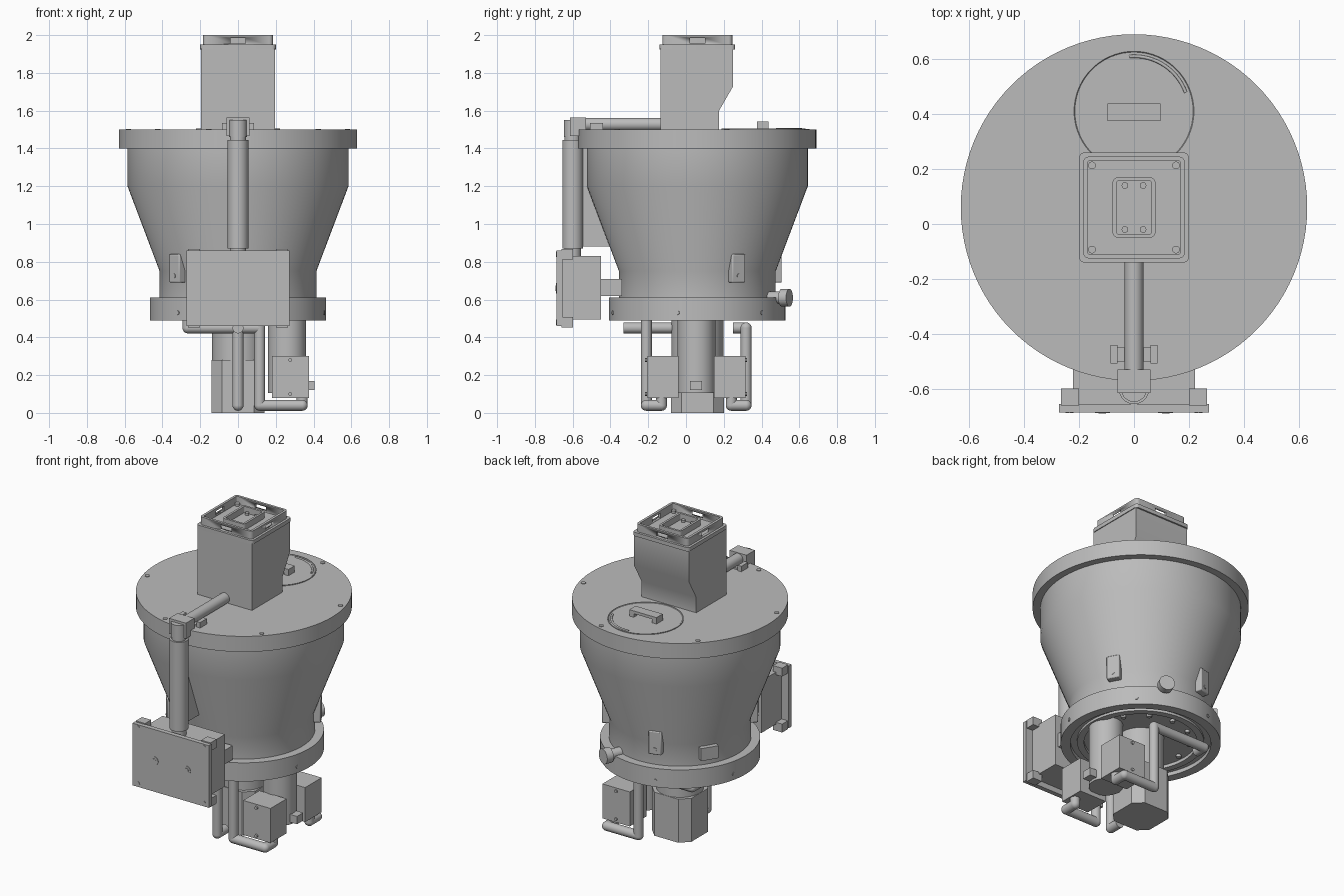
import bpy, bmesh, math
from mathutils import Vector, Matrix

if "Cube" in bpy.data.objects:
    bpy.data.objects.remove(bpy.data.objects["Cube"])

CY = 0.06  # y of the hopper axis
grey = bpy.data.materials.new("machine_grey")
grey.diffuse_color = (0.5, 0.5, 0.5, 1)
grey.use_nodes = True
grey.node_tree.nodes["Principled BSDF"].inputs["Base Color"].default_value = grey.diffuse_color


def finish(name, bm, bevel=0):
    bmesh.ops.recalc_face_normals(bm, faces=bm.faces)
    me = bpy.data.meshes.new(name)
    bm.to_mesh(me)
    bm.free()
    ob = bpy.data.objects.new(name, me)
    bpy.context.collection.objects.link(ob)
    me.materials.append(grey)
    if bevel:
        m = ob.modifiers.new("bevel", 'BEVEL')
        m.width, m.segments = bevel, 2
    bpy.ops.object.select_all(action='DESELECT')
    bpy.context.view_layer.objects.active = ob
    ob.select_set(True)
    bpy.ops.object.shade_smooth_by_angle(angle=math.radians(30))
    return ob


def box(name, x, y, z, bevel=0, matrix=None):
    bm = bmesh.new()
    bmesh.ops.create_cube(bm, size=1)
    for v in bm.verts:
        v.co = [r[0] + (c + 0.5) * (r[1] - r[0]) for r, c in zip((x, y, z), v.co)]
    if matrix:
        bm.transform(matrix)
    return finish(name, bm, bevel)


def rod(name, a, b, r, seg=32):
    a, b = Vector(a), Vector(b)
    bm = bmesh.new()
    bmesh.ops.create_cone(bm, cap_ends=True, segments=seg, radius1=r, radius2=r, depth=(b - a).length)
    bm.transform(Matrix.Translation((a + b) / 2) @ (b - a).to_track_quat('Z', 'Y').to_matrix().to_4x4())
    return finish(name, bm)


def lathe(name, profile, centre=(0, CY), seg=96):
    bm = bmesh.new()
    vs = [bm.verts.new((r, 0, z)) for r, z in profile]
    es = [bm.edges.new(p) for p in zip(vs, vs[1:])]
    bmesh.ops.spin(bm, geom=vs + es, axis=(0, 0, 1), cent=(0, 0, 0), angle=math.tau, steps=seg)
    bmesh.ops.remove_doubles(bm, verts=bm.verts, dist=1e-5)
    bm.transform(Matrix.Translation((centre[0], centre[1], 0)))
    return finish(name, bm)


def prism(name, points, offset, bevel=0):
    bm = bmesh.new()
    f = bm.faces.new([bm.verts.new(p) for p in points])
    g = bmesh.ops.extrude_face_region(bm, geom=[f])
    bmesh.ops.translate(bm, vec=offset, verts=[v for v in g['geom'] if isinstance(v, bmesh.types.BMVert)])
    return finish(name, bm, bevel)


def rounded(hx, hy, r, z):
    pts = []
    for k, (sx, sy) in enumerate(((1, 1), (-1, 1), (-1, -1), (1, -1))):
        for i in range(6):
            a = math.radians(90 * k + 18 * i)
            pts.append((sx * (hx - r) + r * math.cos(a), CY + sy * (hy - r) + r * math.sin(a), z))
    return pts


def frame(name, hx, hy, wall, z0, z1, r):
    bm = bmesh.new()
    loops = [[bm.verts.new(p) for p in rounded(hx - w, hy - w, max(r - w, 0.006), z)]
             for w, z in ((0, z0), (0, z1), (wall, z1), (wall, z0))]
    for A, B in zip(loops, loops[1:] + loops[:1]):
        for i in range(len(A)):
            j = (i + 1) % len(A)
            bm.faces.new((A[i], A[j], B[j], B[i]))
    return finish(name, bm)


def tube(name, pts, r):
    cu = bpy.data.curves.new(name, 'CURVE')
    cu.dimensions = '3D'
    cu.bevel_depth, cu.bevel_resolution, cu.use_fill_caps = r, 5, True
    sp = cu.splines.new('POLY')
    sp.points.add(len(pts) - 1)
    for p, c in zip(sp.points, pts):
        p.co = (*c, 1)
    ob = bpy.data.objects.new(name, cu)
    bpy.context.collection.objects.link(ob)
    cu.materials.append(grey)


def pipe(name, pts, r):
    # straight lengths with round elbows
    for i, (a, b) in enumerate(zip(pts, pts[1:])):
        rod(f"{name}_length_{i}", a, b, r, 24)
    for i, p in enumerate(pts[1:-1]):
        bm = bmesh.new()
        bmesh.ops.create_uvsphere(bm, u_segments=24, v_segments=12, radius=r)
        bm.transform(Matrix.Translation(p))
        finish(f"{name}_elbow_{i}", bm)


def polar(r, deg, z):
    a = math.radians(deg)
    return (r * math.cos(a), CY + r * math.sin(a), z)


# Hopper, neck ring, recessed base ring
lathe("hopper", [(0, 1.41), (0.585, 1.41), (0.585, 1.2), (0.415, 0.75), (0.415, 0.6), (0, 0.6)])
lathe("base_ring", [(0, 0.61), (0.467, 0.61), (0.467, 0.49), (0.41, 0.49), (0.41, 0.515), (0.37, 0.515),
                    (0.37, 0.5), (0.33, 0.5), (0.33, 0.52), (0, 0.52)])
for k in range(12):
    rod("base_bolt", polar(0.29, 30 * k, 0.525), polar(0.29, 30 * k, 0.505), 0.015, 16)
for k in range(6):
    rod("ring_pin", polar(0.46, 47 + 60 * k, 0.53), polar(0.471, 47 + 60 * k, 0.53), 0.011, 12)

# Lid with bolts and hatch
lathe("lid", [(0, 1.5), (0.63, 1.5), (0.63, 1.4), (0, 1.4)])
for k in range(6):
    rod("lid_bolt", polar(0.6, 15 + 60 * k, 1.49), polar(0.6, 15 + 60 * k, 1.504), 0.014, 16)
lathe("hatch", [(0, 1.502), (0.215, 1.502), (0.218, 1.505), (0.222, 1.505), (0.222, 1.49)], (0, 0.41))
tube("hatch_latch_arc", [(0.2 * math.cos(math.radians(a)), 0.41 + 0.2 * math.sin(math.radians(a)), 1.502)
                         for a in range(20, 96, 5)], 0.006)
box("hatch_handle_grip", (-0.097, 0.097), (0.375, 0.438), (1.525, 1.543))
for s in (-1, 1):
    box("hatch_handle_leg", sorted((s * 0.097, s * 0.065)), (0.375, 0.438), (1.5, 1.53))

# Feed tower with sloped back, flange and open tray
prism("feed_tower", [(-0.195, y, z) for y, z in
                     ((-0.135, 1.5), (0.175, 1.5), (0.175, 1.6), (0.25, 1.73), (0.25, 1.93), (-0.135, 1.93))],
      (0.39, 0, 0))
prism("tower_flange", rounded(0.2, 0.2, 0.02, 1.925), (0, 0, 0.025))
tray = frame("tower_tray", 0.185, 0.185, 0.016, 1.945, 2.0, 0.02)
inner = frame("tray_socket", 0.078, 0.11, 0.014, 1.945, 1.99, 0.02)
slots = [box("slot_cutter", (-0.04, 0.04), (-0.3, 0.42), (1.955, 1.985)),
         box("slot_cutter", (-0.4, 0.4), (0.02, 0.1), (1.955, 1.985))]
for c in slots:
    c.hide_render = True
    c.hide_set(True)
    m = tray.modifiers.new("slot", 'BOOLEAN')
    m.operation, m.object, m.solver = 'DIFFERENCE', c, 'EXACT'
for sx in (-1, 1):
    for sy in (-1, 1):
        x, y = sx * 0.153, CY + sy * 0.153
        rod("tray_screw", (x, y, 1.94), (x, y, 1.965), 0.014, 16)
        x, y = sx * 0.033, CY + sy * 0.08
        rod("socket_screw", (x, y, 1.94), (x, y, 1.965), 0.012, 16)

# Suction pipe with elbow block, clips and gusset
rod("riser_pipe", (0, -0.6, 0.87), (0, -0.6, 1.445), 0.055)
rod("riser_core", (0, -0.6, 0.8), (0, -0.6, 1.48), 0.043)
box("elbow_block", (-0.06, 0.06), (-0.615, -0.53), (1.465, 1.565))
rod("elbow_nose", (0, -0.6, 1.46), (0, -0.6, 1.55), 0.047)
rod("cross_pipe", (0, -0.56, 1.528), (0, -0.13, 1.528), 0.034)
for s in (-1, 1):
    box("pipe_clip", sorted((s * 0.06, s * 0.086)), (-0.508, -0.44), (1.495, 1.535))
box("clip_bridge", (-0.08, 0.08), (-0.5, -0.45), (1.497, 1.51))
prism("gusset", [(-0.006, y, z) for y, z in ((-0.55, 0.88), (-0.38, 0.88), (-0.5, 1.2), (-0.5, 1.4), (-0.55, 1.4))],
      (0.012, 0, 0))

# Control box
box("control_panel", (-0.272, 0.272), (-0.685, -0.655), (0.46, 0.86))
box("control_body", (-0.222, 0.222), (-0.66, -0.45), (0.495, 0.83))
box("control_mount", (-0.2, 0.2), (-0.46, -0.34), (0.62, 0.71))
for sx in (-1, 1):
    for z in (0.48, 0.84):
        box("corner_pad", sorted((sx * 0.2, sx * 0.266)), (-0.66, -0.598), (z - 0.027, z + 0.027))
        rod("panel_screw", (sx * 0.235, -0.67, z), (sx * 0.235, -0.688, z), 0.015, 16)
    rod("panel_boss", (sx * 0.115, -0.67, 0.66), (sx * 0.115, -0.688, 0.66), 0.027)
    rod("panel_boss_pin", (sx * 0.115, -0.67, 0.66), (sx * 0.115, -0.69, 0.66), 0.014)

# Clamp tabs, latch and side port
for a in (29, 106, 222):
    M = Matrix.Translation((0, CY, 0)) @ Matrix.Rotation(math.radians(a), 4, 'Z')
    box("clamp_tab", (0.4, 0.455), (-0.04, 0.04), (0.69, 0.84), 0.006, M)
    rod("tab_hole", polar(0.44, a, 0.725), polar(0.458, a, 0.725), 0.012, 16)
M = Matrix.Translation((0, CY, 0)) @ Matrix.Rotation(math.radians(148), 4, 'Z')
box("latch", (0.4, 0.445), (-0.055, 0.055), (0.65, 0.73), 0, M)
rod("side_port", polar(0.4, 67, 0.61), polar(0.53, 67, 0.61), 0.032)
rod("side_port_collar", polar(0.485, 67, 0.61), polar(0.53, 67, 0.61), 0.047)

# Drive motor with chamfered corners
h, c = 0.14, 0.055
prism("drive_motor", [(sx * x, CY + sy * y, 0) for sx, sy, x, y in
                      ((1, 1, h, h - c), (1, 1, h - c, h), (-1, 1, h - c, h), (-1, 1, h, h - c),
                       (-1, -1, h, h - c), (-1, -1, h - c, h), (1, -1, h - c, h), (1, -1, h, h - c))], (0, 0, 0.28))
rod("motor_neck", (0, CY, 0.27), (0, CY, 0.53), 0.138, 48)

# Side motor with two pump boxes
rod("side_motor", (0.26, 0.055, 0.105), (0.26, 0.055, 0.53), 0.1, 48)
box("motor_plug", (0.3, 0.405), (0.022, 0.085), (0.12, 0.17))
for y0, y1, ye in ((-0.205, -0.04, -0.21), (0.147, 0.315, 0.318)):
    box("pump_box", (0.18, 0.375), (y0, y1), (0.078, 0.3))
    for z in (0.1, 0.28):
        rod("pump_screw", (0.277, ye - 0.006, z), (0.277, ye + 0.004, z), 0.01, 12)

# Pipework below the base
R = 0.029
pipe("front_pipe", [(0.115, -0.21, 0.5), (0.115, -0.21, 0.04), (0.34, -0.21, 0.04), (0.34, -0.13, 0.04),
                    (0.34, -0.13, 0.09)], R)
pipe("back_pipe", [(-0.265, 0.25, 0.45), (-0.265, 0.318, 0.45), (0.115, 0.318, 0.45), (0.115, 0.318, 0.04),
                   (0.34, 0.318, 0.04), (0.34, 0.24, 0.04), (0.34, 0.24, 0.09)], R)
pipe("centre_pipe", [(0, -0.13, 0.04), (0, -0.21, 0.04), (0, -0.21, 0.45)], R)
pipe("centre_pipe_top", [(0, -0.33, 0.45), (0, -0.06, 0.45)], R)
pipe("front_cross_pipe", [(-0.265, -0.21, 0.52), (-0.265, -0.21, 0.45), (0.115, -0.21, 0.45)], R)
